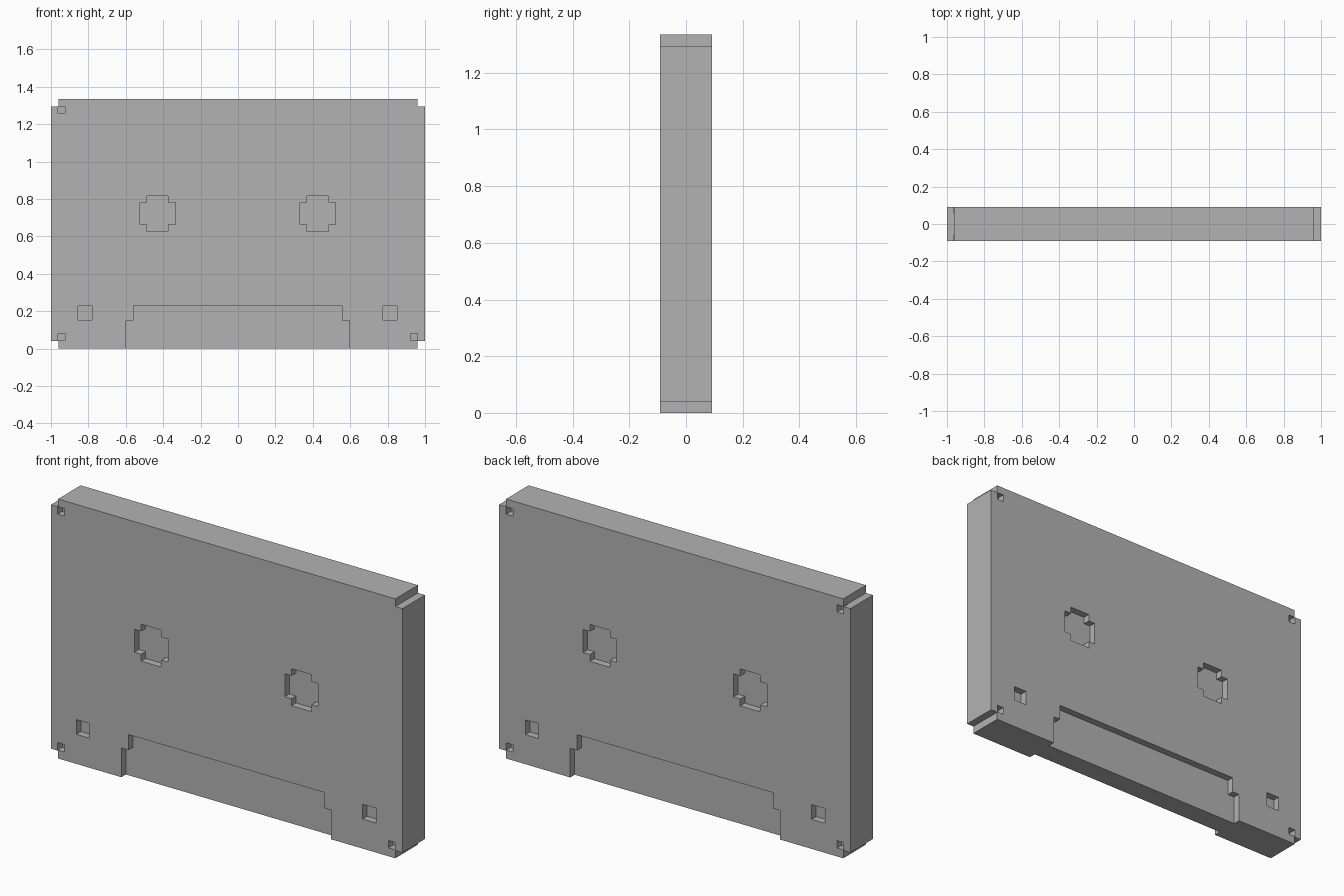
import bpy
import bmesh

default = bpy.data.objects.get("Cube")
if default:
    bpy.data.objects.remove(default, do_unlink=True)

HALF_DEPTH = 0.092
RECESS = 0.037
HEIGHT = 1.335
STEP = 0.04

grey = bpy.data.materials.new("plain_grey")
grey.use_nodes = True
grey.diffuse_color = (0.45, 0.45, 0.45, 1)
grey.node_tree.nodes["Principled BSDF"].inputs["Base Color"].default_value = grey.diffuse_color


def add_prism(bm, outline, y0, y1):
    """Extrude an (x, z) outline from y0 to y1."""
    face = bm.faces.new([bm.verts.new((x, y0, z)) for x, z in outline])
    extruded = bmesh.ops.extrude_face_region(bm, geom=[face])["geom"]
    verts = [v for v in extruded if isinstance(v, bmesh.types.BMVert)]
    bmesh.ops.translate(bm, verts=verts, vec=(0, y1 - y0, 0))


def finish(bm, name):
    bmesh.ops.recalc_face_normals(bm, faces=bm.faces)
    mesh = bpy.data.meshes.new(name)
    bm.to_mesh(mesh)
    bm.free()
    obj = bpy.data.objects.new(name, mesh)
    bpy.context.collection.objects.link(obj)
    return obj


def stepped_rect(cx, cz, half_w, half_h, step_x, step_z):
    """Rectangle with a square step taken out of each corner."""
    w, h = half_w - step_x, half_h - step_z
    points = [(w, -half_h), (w, -h), (half_w, -h), (half_w, h), (w, h), (w, half_h),
              (-w, half_h), (-w, h), (-half_w, h), (-half_w, -h), (-w, -h), (-w, -half_h)]
    return [(cx + x, cz + z) for x, z in points]


def square(cx, cz, half):
    return [(cx - half, cz - half), (cx + half, cz - half),
            (cx + half, cz + half), (cx - half, cz + half)]


# Slab with stepped corners
bm = bmesh.new()
add_prism(bm, stepped_rect(0, HEIGHT / 2, 1, HEIGHT / 2, STEP, STEP), -HALF_DEPTH, HALF_DEPTH)
body = finish(bm, "cassette_body")
body.data.materials.append(grey)

# Shallow recesses on both broad faces
tape_window = [(-0.6, -0.1), (0.595, -0.1), (0.595, 0.15), (0.555, 0.15),
               (0.555, 0.23), (-0.56, 0.23), (-0.56, 0.15), (-0.6, 0.15)]
bm = bmesh.new()
for side in (-1, 1):
    outlines = [tape_window,
                stepped_rect(-0.43, 0.722, 0.095, 0.095, 0.038, 0.036),
                stepped_rect(0.426, 0.722, 0.095, 0.095, 0.038, 0.036),
                square(-0.818, 0.19, 0.038), square(0.812, 0.19, 0.038),
                square(-0.943, 0.062, 0.019), square(0.94, 0.062, 0.019),
                square(-0.943, 1.276, 0.019)]
    if side > 0:  # the front lacks the upper left screw hole
        outlines.append(square(0.94, 1.276, 0.019))
    for outline in outlines:
        add_prism(bm, outline, side * (HALF_DEPTH - RECESS), side * (HALF_DEPTH + 0.1))
cutter = finish(bm, "recess_cutter")
cutter.hide_render = True

cut = body.modifiers.new("recesses", "BOOLEAN")
cut.operation = "DIFFERENCE"
cut.solver = "EXACT"
cut.object = cutter
bpy.context.view_layer.objects.active = body
bpy.ops.object.modifier_apply(modifier=cut.name)
bpy.data.objects.remove(cutter, do_unlink=True)
